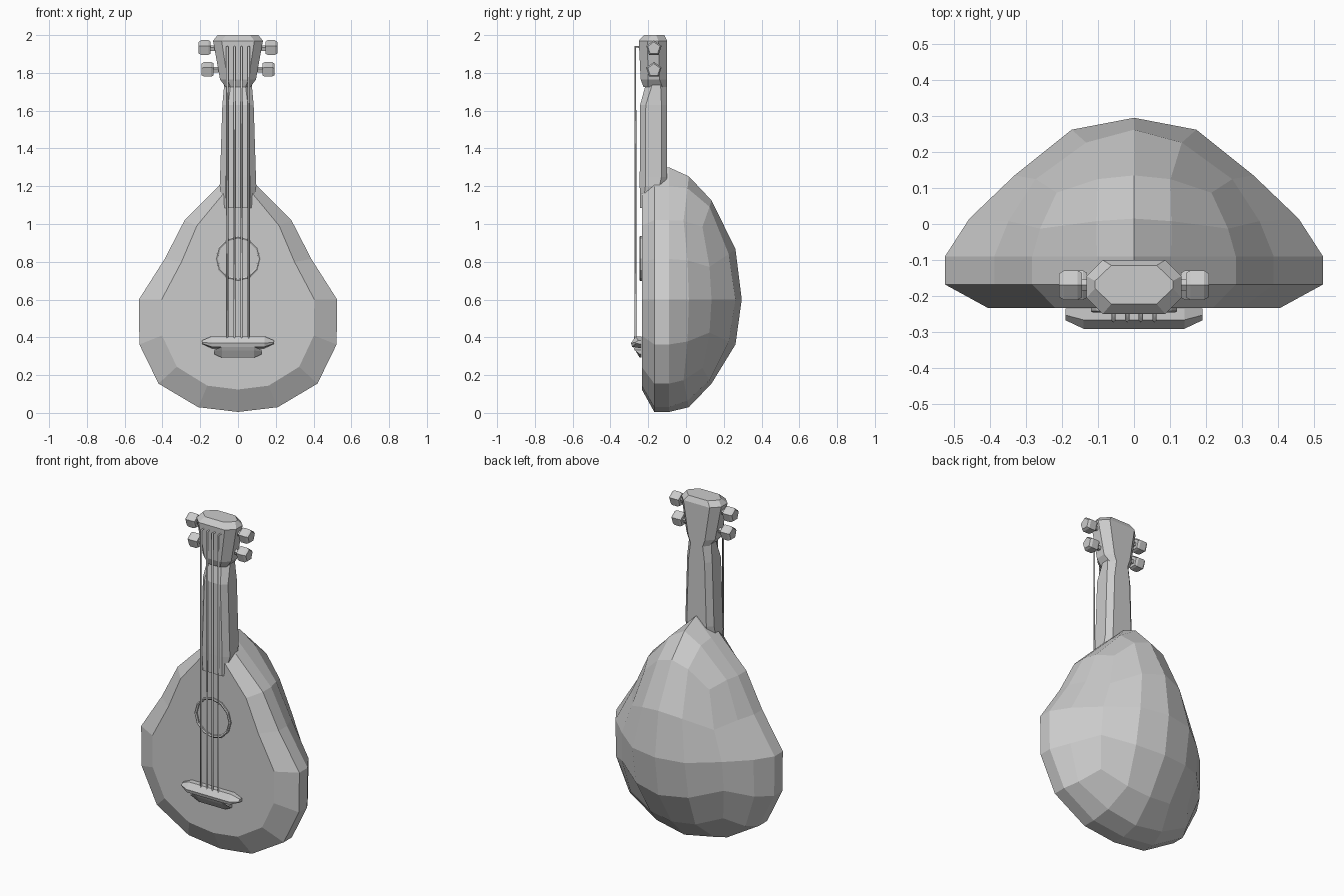
import bpy, bmesh, math
from mathutils import Vector

cube = bpy.data.objects.get("Cube")
if cube:
    bpy.data.objects.remove(cube)

grey = bpy.data.materials.new("plain_grey")
grey.use_nodes = True
COLOUR = (0.6, 0.6, 0.6, 1)
grey.diffuse_color = COLOUR
grey.node_tree.nodes["Principled BSDF"].inputs["Base Color"].default_value = COLOUR


def finish(bm, name):
    bmesh.ops.recalc_face_normals(bm, faces=bm.faces[:])
    mesh = bpy.data.meshes.new(name)
    bm.to_mesh(mesh)
    bm.free()
    mesh.materials.append(grey)
    obj = bpy.data.objects.new(name, mesh)
    bpy.context.collection.objects.link(obj)
    return obj


def loft(name, rings, closed=False):
    """Skin a list of equal-length point rings; cap the ends unless closed."""
    bm = bmesh.new()
    loops = [[bm.verts.new(p) for p in ring] for ring in rings]
    pairs = list(zip(loops, loops[1:]))
    if closed:
        pairs.append((loops[-1], loops[0]))
    else:
        bm.faces.new(loops[0])
        bm.faces.new(loops[-1])
    for a, b in pairs:
        for i in range(len(a)):
            j = (i + 1) % len(a)
            bm.faces.new((a[i], a[j], b[j], b[i]))
    return finish(bm, name)


def octagon(z, half, front, back, cut):
    """Horizontal rectangle with cut corners."""
    cy = min(cut, (back - front) * 0.4)
    right = [(half - cut, front), (half, front + cy), (half, back - cy), (half - cut, back)]
    return [(x, y, z) for x, y in right] + [(-x, y, z) for x, y in reversed(right)]


def disc(axis_pos, radius, sides, axis, centre):
    """Polygon ring around the x or y axis."""
    pts = []
    for i in range(sides):
        a = math.tau * i / sides + math.pi / 2
        c, s = radius * math.cos(a), radius * math.sin(a)
        if axis == "x":
            pts.append((axis_pos, centre[0] + c, centre[1] + s))
        else:
            pts.append((centre[0] + c, axis_pos, centre[1] + s))
    return pts


def remap(u, keys, vals):
    for k0, k1, v0, v1 in zip(keys, keys[1:], vals, vals[1:]):
        if u <= k1:
            return v0 + (v1 - v0) * (u - k0) / (k1 - k0)
    return vals[-1]


# Bowl: half of a rounded cube, shaped into a pear
HALF = (0, 0.383, 0.707, 0.924, 1)
FULL = tuple(-k for k in HALF[:0:-1]) + HALF
DEPTH = (-0.09, 0.015, 0.135, 0.262, 0.295)
HEIGHT = (0.005, 0.03, 0.155, 0.362, 0.6, 0.815, 1.02, 1.2, 1.3)
WIDTH = (0.55, 0.55, 0.595, 0.565, 0.525, 0.42, 0.4, 0.27, 0.26)

bm = bmesh.new()
bmesh.ops.create_cube(bm, size=2)
bmesh.ops.subdivide_edges(bm, edges=bm.edges[:], cuts=3, use_grid_fill=True)
bmesh.ops.delete(bm, geom=[v for v in bm.verts if v.co.y < -0.01], context="VERTS")
for v in bm.verts:
    u = Vector([math.tan(c * math.pi / 4) for c in v.co]).normalized()
    bulge = 0.42 * u.y ** 2 * max(u.z, 0) ** 2
    v.co = (u.x * remap(u.z, FULL, WIDTH) * (1 - 0.15 * u.y),
            remap(u.y, HALF, DEPTH),
            remap(u.z, FULL, HEIGHT) + bulge)


# Straight rim, sloped shoulder and flat soundboard
def extrude_rim(move):
    rim = [e for e in bm.edges if e.is_boundary]
    out = bmesh.ops.extrude_edge_only(bm, edges=rim)["geom"]
    for v in out:
        if isinstance(v, bmesh.types.BMVert):
            v.co = move(v.co)


extrude_rim(lambda p: (p.x, -0.168, p.z))
extrude_rim(lambda p: (p.x * 0.77, -0.234, 0.6 + (p.z - 0.6) * (0.93 if p.z > 0.6 else 0.8)))
bmesh.ops.contextual_create(bm, geom=[e for e in bm.edges if e.is_boundary])
finish(bm, "bowl_body")

# Neck and head
loft("neck", [octagon(*r) for r in (
    (1.085, 0.075, -0.243, -0.17, 0.012),
    (1.2, 0.097, -0.245, -0.11, 0.03),
    (1.25, 0.095, -0.245, -0.1, 0.03),
    (1.63, 0.083, -0.243, -0.1, 0.03),
    (1.75, 0.072, -0.21, -0.1, 0.035))])
loft("head", [octagon(*r) for r in (
    (1.725, 0.065, -0.225, -0.1, 0.025),
    (1.765, 0.095, -0.24, -0.1, 0.04),
    (1.97, 0.132, -0.25, -0.1, 0.045),
    (2.0, 0.108, -0.222, -0.115, 0.045))])

# Tuning pegs
for side, label in ((1, "left"), (-1, "right")):
    for z, start, level in ((1.93, 0.145, "upper"), (1.815, 0.13, "lower")):
        profile = ((start - 0.05, 0.016), (start, 0.016), (start, 0.036), (start + 0.012, 0.043),
                   (start + 0.05, 0.043), (start + 0.063, 0.034))
        loft(f"{label}_{level}_peg",
             [disc(side * x, r, 5, "x", (-0.17, z)) for x, r in profile])

# Sound hole ring
loft("sound_hole_ring", [disc(y, r, 12, "y", (0, 0.817)) for y, r in (
    (-0.23, 0.12), (-0.242, 0.12), (-0.246, 0.114), (-0.242, 0.106), (-0.23, 0.106))], closed=True)


# Bridge bar and its foot, each tapering toward the ends
def bar(name, profile, stations):
    cy, cz = -0.235, sum(z for _, z in profile) / len(profile)
    loft(name, [[(x, cy + (y - cy) * fy, cz + (z - cz) * fz) for y, z in profile]
                for x, fy, fz in stations])


bar("bridge_bar",
    ((-0.235, 0.405), (-0.268, 0.405), (-0.294, 0.37), (-0.288, 0.35), (-0.235, 0.342)),
    ((-0.19, 0.55, 0.3), (-0.14, 0.95, 1), (0.14, 0.95, 1), (0.19, 0.55, 0.3)))
bar("bridge_foot",
    ((-0.235, 0.35), (-0.278, 0.35), (-0.268, 0.33), (-0.245, 0.292), (-0.235, 0.292)),
    ((-0.125, 0.9, 0.4), (-0.085, 1, 1), (0.085, 1, 1), (0.125, 0.9, 0.4)))

# Strings, bent back into the head at the top
for i in range(4):
    x = (i - 1.5) * 0.038
    curve = bpy.data.curves.new(f"string_{i + 1}", "CURVE")
    curve.dimensions = "3D"
    curve.bevel_depth = 0.006
    curve.bevel_resolution = 0
    curve.use_fill_caps = True
    path = ((x, -0.23, 1.938), (x, -0.268, 1.938), (x, -0.268, 0.38))
    spline = curve.splines.new("POLY")
    spline.points.add(len(path) - 1)
    for point, co in zip(spline.points, path):
        point.co = (*co, 1)
    curve.materials.append(grey)
    bpy.context.collection.objects.link(bpy.data.objects.new(curve.name, curve))
